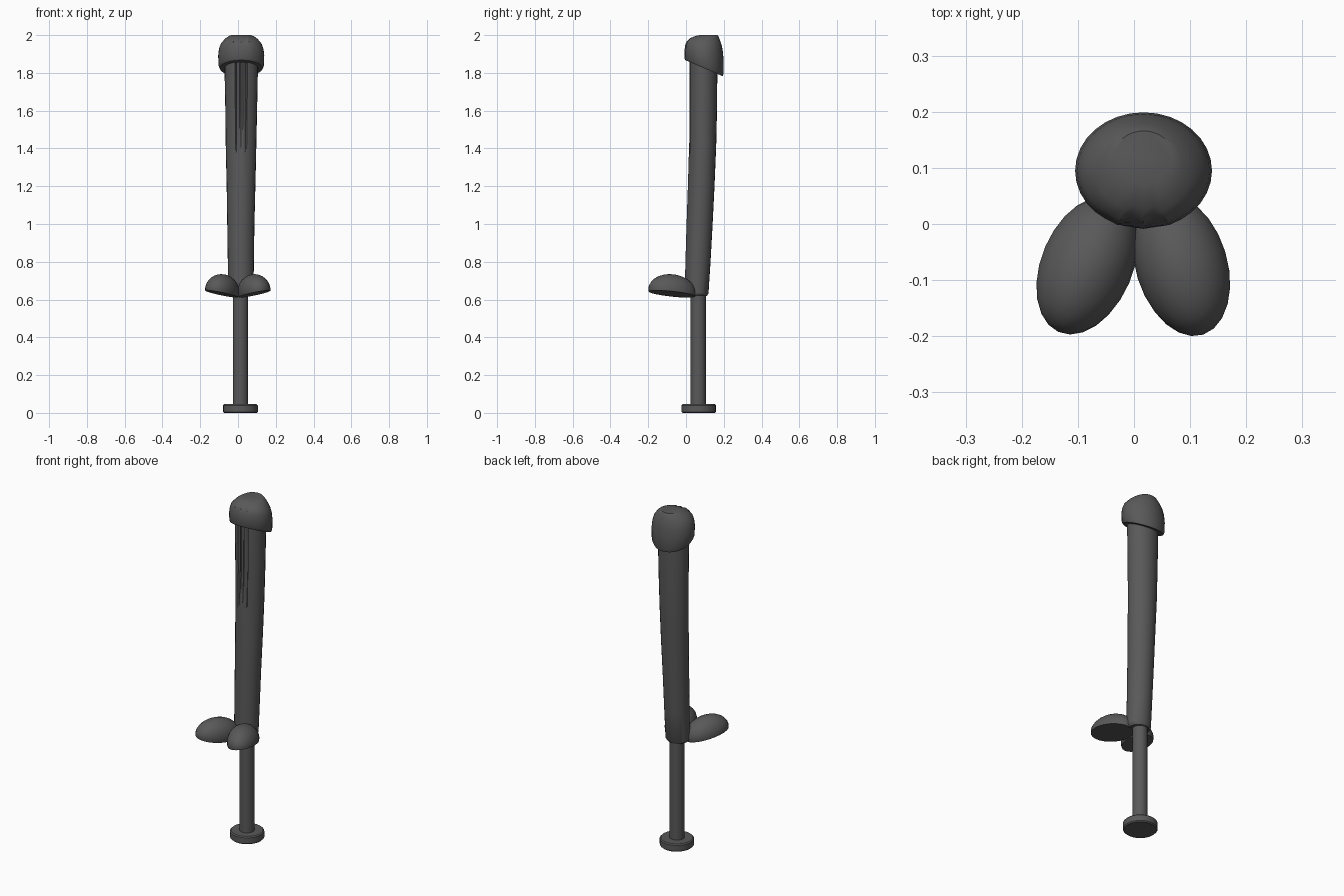
import bpy, bmesh, math
from mathutils import Vector, Matrix

if "Cube" in bpy.data.objects:
    bpy.data.objects.remove(bpy.data.objects["Cube"])

grey = bpy.data.materials.new("dark grey")
grey.diffuse_color = (0.1, 0.1, 0.1, 1)
grey.use_nodes = True
grey.node_tree.nodes["Principled BSDF"].inputs["Base Color"].default_value = grey.diffuse_color


def loft(name, rings, angle=35):
    """Skin a stack of rings and close both ends."""
    bm = bmesh.new()
    loops = [[bm.verts.new(p) for p in ring] for ring in rings]
    n = len(loops[0])
    for a, b in zip(loops, loops[1:]):
        for i in range(n):
            j = (i + 1) % n
            bm.faces.new((a[i], a[j], b[j], b[i]))
    bm.faces.new(loops[0][::-1])
    bm.faces.new(loops[-1])
    bmesh.ops.recalc_face_normals(bm, faces=bm.faces)
    mesh = bpy.data.meshes.new(name)
    bm.to_mesh(mesh)
    bm.free()
    obj = bpy.data.objects.new(name, mesh)
    bpy.context.collection.objects.link(obj)
    mesh.materials.append(grey)
    bpy.ops.object.select_all(action='DESELECT')
    obj.select_set(True)
    bpy.context.view_layer.objects.active = obj
    bpy.ops.object.shade_smooth_by_angle(angle=math.radians(angle))
    return obj


def ellipse(cx, cy, z, rx, ry, degrees):
    return [Vector((cx + rx * math.cos(math.radians(d)),
                    cy + ry * math.sin(math.radians(d)), z)) for d in degrees]


round24 = [i * 15 for i in range(24)]

# Pommel disc and handle rod
loft("pommel", [ellipse(0.013, 0.067, z, r, r, round24) for z, r in
                ((0, 0.086), (0.006, 0.092), (0.04, 0.092), (0.046, 0.086))])
loft("handle", [ellipse(0.013, 0.065, z, 0.04, 0.04, round24) for z in (0.03, 0.66)])

# Curved shaft, widening upwards, with two fading grooves down the front
shaft_angles = [i * 15 for i in range(17)] + [248, 253, 258, 264, 270, 276,
                                              282, 287, 292] + [300, 315, 330, 345]
grooves = {253: 1, 258: 0.3, 264: 0.1, 270: 0.9, 276: 0.1, 282: 0.3, 287: 1}
sections = [  # z, centre x, half width, front y, back y, groove depth
    (0.618, 0.015, 0.058, 0.002, 0.110, 0),
    (0.632, 0.015, 0.067, -0.007, 0.119, 0),
    (0.80, 0.015, 0.069, -0.003, 0.130, 0),
    (1.00, 0.015, 0.072, 0.003, 0.141, 0),
    (1.20, 0.016, 0.076, 0.010, 0.151, 0),
    (1.37, 0.016, 0.080, 0.015, 0.158, 0),
    (1.42, 0.016, 0.081, 0.016, 0.160, 0.007),
    (1.60, 0.017, 0.084, 0.018, 0.164, 0.011),
    (1.80, 0.017, 0.088, 0.018, 0.166, 0.013),
    (1.89, 0.017, 0.089, 0.018, 0.166, 0.013),
]
rings = []
for z, cx, rx, front, back, depth in sections:
    ring = ellipse(cx, (front + back) / 2, z, rx, (back - front) / 2, shaft_angles)
    for p, d in zip(ring, shaft_angles):
        p.y += depth * grooves.get(d, 0)
    rings.append(ring)
loft("shaft", rings, 30)

# Rounded cap with a sloping rim and a pleated notch at the front
cap_angles = [i * 11.25 for i in range(32)]
pleats = {236.25: 0.2, 247.5: -0.1, 258.75: 0.9, 270: 0.2, 281.25: 0.9, 292.5: -0.1}
rings = []
for t, rx, ry, cy, pleat in (
        (0, 0.100, 0.086, 0.095, 0), (0, 0.113, 0.099, 0.095, 0),
        (0.08, 0.120, 0.104, 0.095, 0.002), (0.38, 0.122, 0.104, 0.095, 0.004),
        (0.58, 0.118, 0.101, 0.095, 0.007), (0.74, 0.108, 0.095, 0.095, 0.012),
        (0.89, 0.086, 0.080, 0.099, 0.014), (0.97, 0.066, 0.061, 0.110, 0.008),
        (1, 0.053, 0.047, 0.119, 0)):
    ring = ellipse(0.017, cy, 0, rx, ry, cap_angles)
    for p, d in zip(ring, cap_angles):
        rim = 1.825 - 0.43 * (p.y - 0.095)
        p.z = rim + t * (2.0 - rim)
        p.y += pleat * pleats.get(d, 0)
    rings.append(ring)
loft("cap", rings, 35)

# Pair of half-egg guard lobes, splayed forwards with tilted flat undersides
for side, label, turn, cx, cy in ((-1, "left", 24, -0.087, -0.075),
                                  (1, "right", 18, 0.088, -0.075)):
    place = (Matrix.Translation((cx, cy, 0.63))
             @ Matrix.Rotation(math.radians(-10 * side), 4, 'Y')
             @ Matrix.Rotation(math.radians(-4), 4, 'X')
             @ Matrix.Rotation(math.radians(side * turn), 4, 'Z'))
    rings = []
    for step in (-8, 0, 12, 25, 38, 51, 64, 76, 86):
        a = math.radians(step)
        s = math.cos(a) if step >= 0 else 0.97
        z = 0.016 + 0.088 * math.sin(a) if step >= 0 else 0
        rings.append([place @ p for p in
                      ellipse(0, 0, z, 0.082 * s, 0.130 * s, round24)])
    loft(label + "_guard_lobe", rings, 35)
